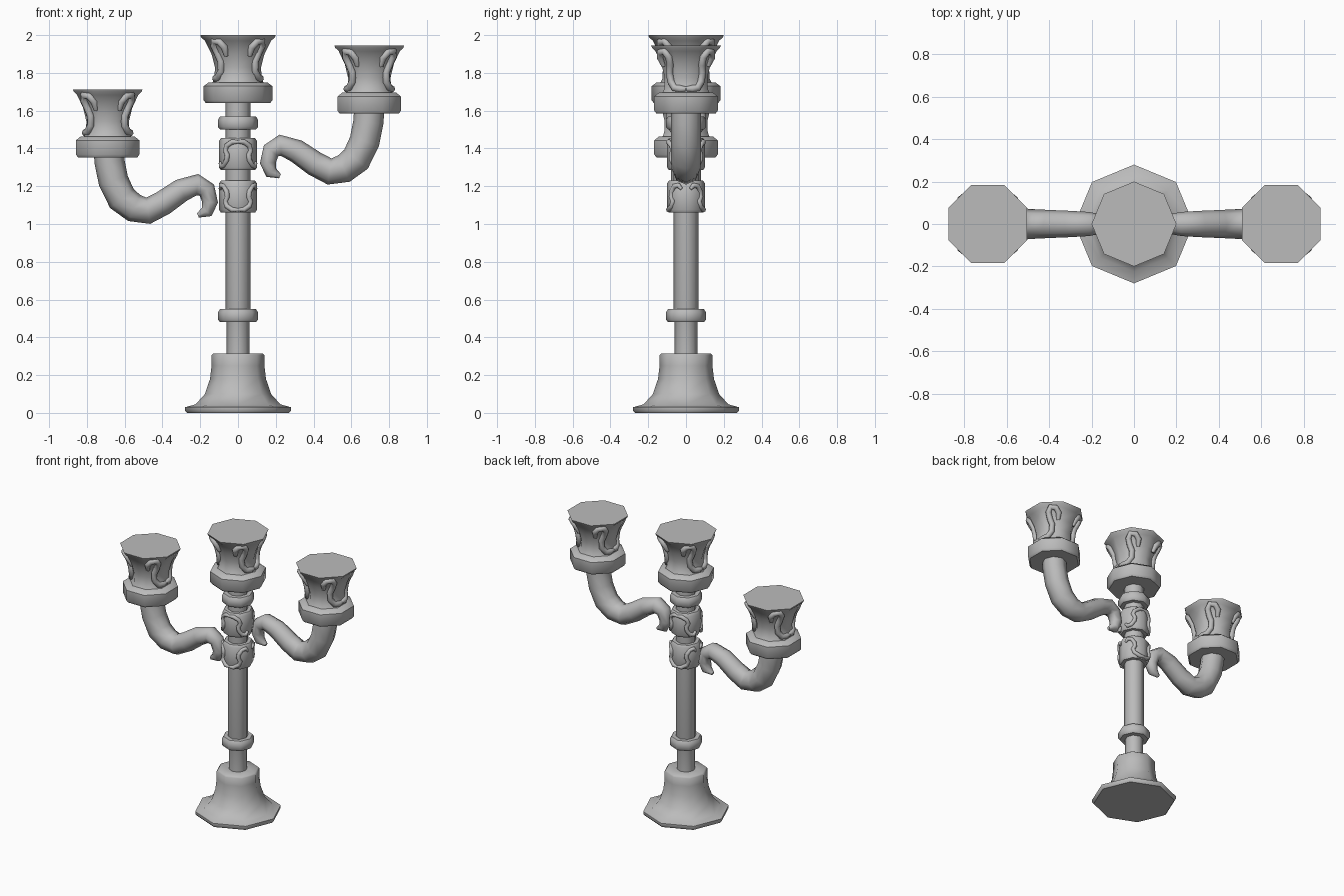
import bpy
import bmesh
from math import sin, cos, pi, radians

cube = bpy.data.objects.get("Cube")
if cube:
    bpy.data.objects.remove(cube, do_unlink=True)

grey = bpy.data.materials.new("cast_grey")
grey.use_nodes = True
grey.diffuse_color = (0.5, 0.5, 0.5, 1)
grey.node_tree.nodes["Principled BSDF"].inputs["Base Color"].default_value = (0.5, 0.5, 0.5, 1)


def smooth(obj, angle=50):
    bpy.ops.object.select_all(action='DESELECT')
    bpy.context.view_layer.objects.active = obj
    obj.select_set(True)
    bpy.ops.object.shade_smooth_by_angle(angle=radians(angle))


def lathe(name, profile, x=0, z=0, turn=0, sides=8):
    """Closed octagonal turning from (radius, height) pairs, bottom to top."""
    bm = bmesh.new()
    rings = []
    for r, h in profile:
        rings.append([bm.verts.new((x + r * cos(turn + 2 * pi * i / sides),
                                    r * sin(turn + 2 * pi * i / sides), z + h))
                      for i in range(sides)])
    for low, high in zip(rings, rings[1:]):
        for i in range(sides):
            j = (i + 1) % sides
            bm.faces.new((low[i], low[j], high[j], high[i]))
    bm.faces.new(rings[0][::-1])
    bm.faces.new(rings[-1])
    mesh = bpy.data.meshes.new(name)
    bm.to_mesh(mesh)
    bm.free()
    obj = bpy.data.objects.new(name, mesh)
    bpy.context.collection.objects.link(obj)
    mesh.materials.append(grey)
    smooth(obj)
    return obj


def tube(name, strands, thickness, resolution=2):
    """Round strands through (x, y, z, relative radius) points, as one mesh."""
    curve = bpy.data.curves.new(name, 'CURVE')
    curve.dimensions = '3D'
    curve.bevel_depth = thickness
    curve.bevel_resolution = resolution
    curve.use_fill_caps = True
    for points in strands:
        line = curve.splines.new('POLY')
        line.points.add(len(points) - 1)
        for p, (px, py, pz, r) in zip(line.points, points):
            p.co = (px, py, pz, 1)
            p.radius = r
    curve.materials.append(grey)
    obj = bpy.data.objects.new(name, curve)
    bpy.context.collection.objects.link(obj)
    bpy.ops.object.select_all(action='DESELECT')
    bpy.context.view_layer.objects.active = obj
    obj.select_set(True)
    bpy.ops.object.convert(target='MESH')
    smooth(bpy.context.object, 60)


def radius_at(profile, h):
    for (r0, h0), (r1, h1) in zip(profile, profile[1:]):
        if h0 <= h <= h1 and h1 > h0:
            return r0 + (r1 - r0) * (h - h0) / (h1 - h0)
    return profile[-1][0]


def scrolls(name, path, profile, x, z, thickness):
    """Four mirrored scrolls wrapped on a turning; path holds (degrees, height)."""
    strands = []
    for sx in (1, -1):
        for sy in (1, -1):
            strand = []
            for i, (deg, h) in enumerate(path):
                r = radius_at(profile, h) * 0.97
                end = 0.6 if i in (0, len(path) - 1) else 1
                strand.append((x + sx * r * cos(radians(deg)),
                               sy * r * sin(radians(deg)), z + h, end))
            strands.append(strand)
    tube(name, strands, thickness)


# Flared foot
lathe("foot", [(0.27, 0), (0.28, 0.012), (0.28, 0.03), (0.225, 0.045), (0.175, 0.1),
               (0.148, 0.18), (0.14, 0.25), (0.14, 0.305), (0.13, 0.315), (0.06, 0.315)])

# Stem and its two rings
lathe("stem", [(0.06, 0.3), (0.06, 0.5), (0.066, 0.52), (0.066, 1.66)])
RING = [(0.07, 0), (0.095, 0), (0.106, 0.014), (0.106, 0.052), (0.095, 0.07), (0.07, 0.07)]
for name, z in (("lower_ring", 0.48), ("upper_ring", 1.5)):
    lathe(name, RING, z=z)

# Scrolled knots where the arms attach
KNOT = [(0.065, 0), (0.09, 0), (0.1, 0.015), (0.1, 0.155), (0.09, 0.17), (0.065, 0.17)]
KNOT_SCROLL = [(92, 0.015), (72, 0.015), (52, 0.035), (46, 0.06), (54, 0.085),
               (52, 0.11), (40, 0.14), (24, 0.145), (14, 0.125)]
lathe("lower_knot", KNOT, z=1.06)
scrolls("lower_knot_scrolls", KNOT_SCROLL, KNOT, 0, 1.06, 0.014)
lathe("upper_knot", KNOT, z=1.285)
scrolls("upper_knot_scrolls", [(d, 0.165 - h) for d, h in KNOT_SCROLL],
        KNOT, 0, 1.285, 0.014)

# Candle cups with collars; heights run down from the rim
CUP = [(0.14, -0.26), (0.125, -0.23), (0.122, -0.17), (0.14, -0.1), (0.175, -0.03),
       (0.195, -0.012), (0.2, 0)]
COLLAR = [(0.13, -0.36), (0.17, -0.36), (0.182, -0.345), (0.182, -0.27), (0.155, -0.25),
          (0.12, -0.25)]
CUP_SCROLL = [(62, -0.11), (62, -0.065), (54, -0.035), (42, -0.03), (36, -0.06),
              (38, -0.1), (44, -0.14), (42, -0.19), (30, -0.225), (14, -0.23), (0, -0.23)]
for name, x, z, turn in (("centre", 0, 2.0, 0), ("right", -0.69, 1.713, pi / 8),
                         ("left", 0.695, 1.945, pi / 8)):
    lathe(name + "_collar", COLLAR, x, z, turn)
    lathe(name + "_cup", CUP, x, z, turn)
    scrolls(name + "_cup_scrolls", CUP_SCROLL, CUP, x, z, 0.02)

# Curling arms, the left one set higher: (distance, height, radius)
ARM = [(0.685, 1.4, 0.08), (0.68, 1.33, 0.08), (0.66, 1.23, 0.08), (0.615, 1.135, 0.08),
       (0.55, 1.085, 0.076), (0.475, 1.07, 0.07), (0.395, 1.112, 0.066), (0.3, 1.178, 0.062),
       (0.215, 1.208, 0.057), (0.165, 1.18, 0.048), (0.148, 1.115, 0.042),
       (0.165, 1.065, 0.034), (0.212, 1.045, 0.012)]
for name, side, lift in (("right_arm", -1, 0), ("left_arm", 1, 0.208)):
    tube(name, [[(side * (d + 0.01 * (side > 0)), 0, h + lift, r) for d, h, r in ARM]], 1)
